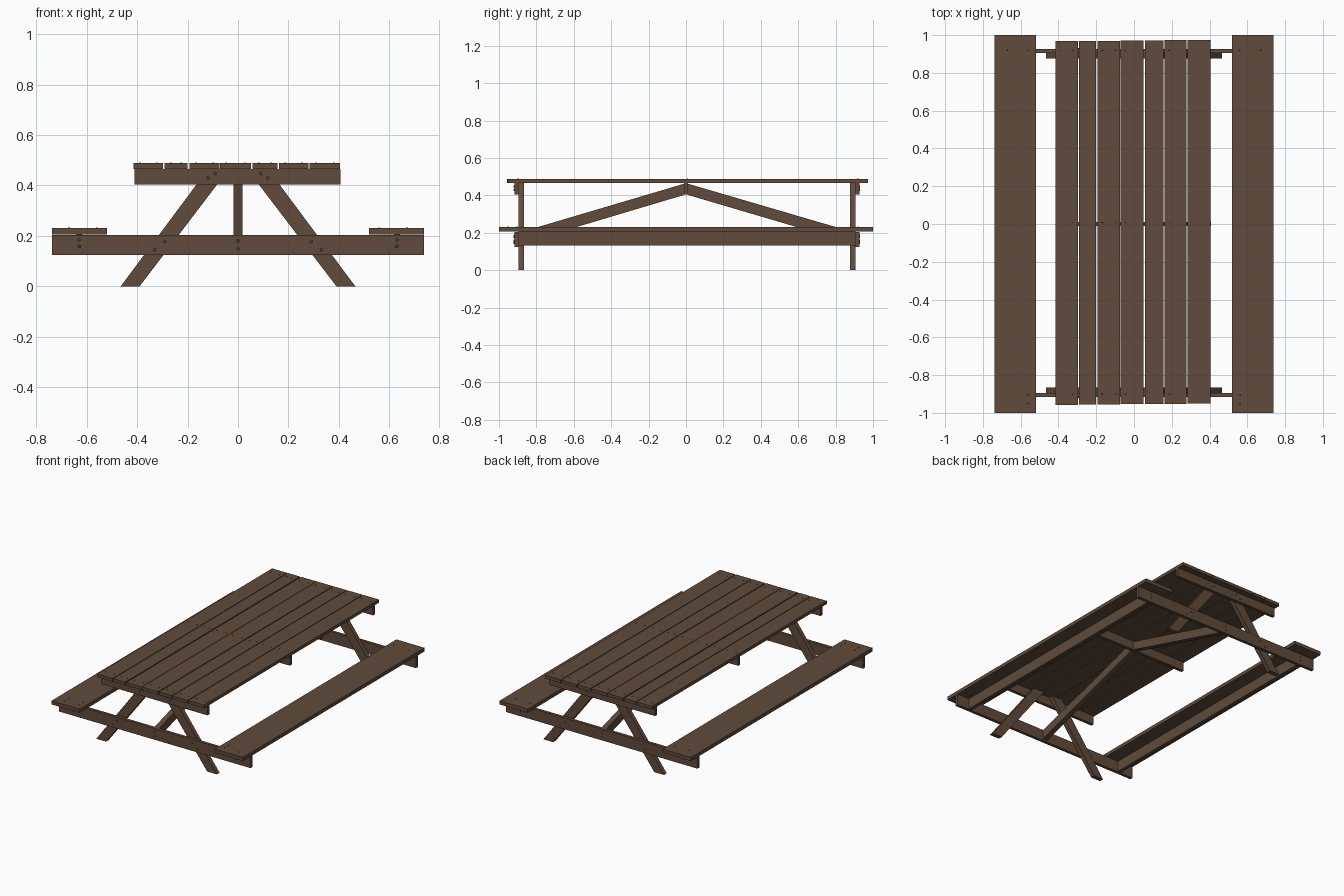
import bpy
import bmesh
from mathutils import Matrix

cube = bpy.data.objects.get("Cube")
if cube:
    bpy.data.objects.remove(cube, do_unlink=True)


def make_material(name, color):
    mat = bpy.data.materials.new(name)
    mat.use_nodes = True
    mat.diffuse_color = color
    mat.node_tree.nodes["Principled BSDF"].inputs["Base Color"].default_value = color
    return mat


wood = make_material("brown wood", (0.117, 0.069, 0.044, 1))


def finish(name, bm):
    bmesh.ops.recalc_face_normals(bm, faces=bm.faces)
    mesh = bpy.data.meshes.new(name)
    bm.to_mesh(mesh)
    bm.free()
    mesh.materials.append(wood)
    obj = bpy.data.objects.new(name, mesh)
    bpy.context.collection.objects.link(obj)
    return obj


def board(name, x, y, z):
    """Box given by its (low, high) range on each axis."""
    bm = bmesh.new()
    bmesh.ops.create_cube(bm, size=1)
    for v in bm.verts:
        v.co = [r[0] if c < 0 else r[1] for c, r in zip(v.co, (x, y, z))]
    return finish(name, bm)


def prism(name, outline, axis, low, high):
    """Extrude a side outline of (u, z) points along the x or y axis."""
    bm = bmesh.new()
    place = (lambda u, z: (u, low, z)) if axis == "y" else (lambda u, z: (low, u, z))
    face = bm.faces.new([bm.verts.new(place(u, z)) for u, z in outline])
    ext = bmesh.ops.extrude_face_region(bm, geom=[face])
    move = (0, high - low, 0) if axis == "y" else (high - low, 0, 0)
    bmesh.ops.translate(bm, vec=move,
                        verts=[g for g in ext["geom"] if isinstance(g, bmesh.types.BMVert)])
    return finish(name, bm)


def studs(name, points, radius, depth, axis):
    """Small round heads, one per point, in a single object."""
    bm = bmesh.new()
    turn = Matrix.Rotation(1.5708, 4, "X") if axis == "y" else Matrix()
    for p in points:
        bmesh.ops.create_cone(bm, cap_ends=True, segments=8, radius1=radius,
                              radius2=radius * 0.7, depth=depth,
                              matrix=Matrix.Translation(p) @ turn)
    return finish(name, bm)


# Tabletop planks, of uneven width
TOP = 0.488
plank_edges = [(-0.415, -0.297), (-0.292, -0.2), (-0.193, -0.074), (-0.071, 0.051),
               (0.057, 0.157), (0.162, 0.279), (0.284, 0.404)]
plank_nails = []
for i, (a, b) in enumerate(plank_edges):
    shift = 0.001 * i
    board(f"top_plank_{i + 1}", (a, b), (-0.957 + shift, 0.968 + shift), (0.466, TOP))
    for y in (-0.9, 0.008, 0.918):
        plank_nails += [(a + 0.025, y, TOP), (b - 0.025, y, TOP)]
studs("top_nails", plank_nails, 0.004, 0.006, "z")

# Benches with a stiffening rail beneath each
BENCH = 0.231
for side, s in (("left", 1), ("right", -1)):
    board(f"{side}_bench_seat", sorted((s * 0.52, s * 0.738)), (-1, 1), (0.206, BENCH))
    board(f"{side}_bench_rail", (s * 0.63 - 0.012, s * 0.63 + 0.012),
          (-0.896, 0.907), (0.131, 0.206))
    studs(f"{side}_bench_nails",
          [(s * x, y, BENCH) for x in (0.56, 0.67) for y in (-0.95, -0.905, 0.92)],
          0.004, 0.006, "z")

# End frames: cross beams outside, splayed legs inside
for end, s, outer in (("front", -1, 0.917), ("back", 1, 0.927)):
    inner = outer - 0.021
    beam_y = sorted((s * inner, s * outer))
    leg_y = sorted((s * inner, s * (inner - 0.03)))
    board(f"{end}_seat_beam", (-0.738, 0.738), beam_y, (0.125, 0.204))
    board(f"{end}_table_beam", (-0.41, 0.407), beam_y, (0.404, 0.466))
    for side, m in (("left", 1), ("right", -1)):
        outline = [(m * 0.465, 0), (m * 0.39, 0), (m * 0.035, 0.466), (m * 0.118, 0.466)]
        prism(f"{end}_{side}_leg", outline, "y", *leg_y)
    bolts = [(0, 0.18), (0, 0.15)]
    for m in (1, -1):
        bolts += [(m * x, z) for x, z in ((0.63, 0.158), (0.63, 0.184), (0.29, 0.178),
                                          (0.33, 0.146), (0.09, 0.447), (0.118, 0.43))]
    studs(f"{end}_bolts", [(x, s * outer, z) for x, z in bolts], 0.007, 0.008, "y")

# Middle beam and the two sloping braces that meet it
board("middle_table_beam", (-0.41, 0.407), (-0.011, 0.011), (0.404, 0.466))
for end, s, far in (("front", -1, 0.896), ("back", 1, 0.906)):
    outline = [(s * 0.011, 0.402), (s * 0.011, 0.462), (s * far, 0.2), (s * far, 0.138)]
    prism(f"{end}_brace", outline, "x", -0.018, 0.018)
